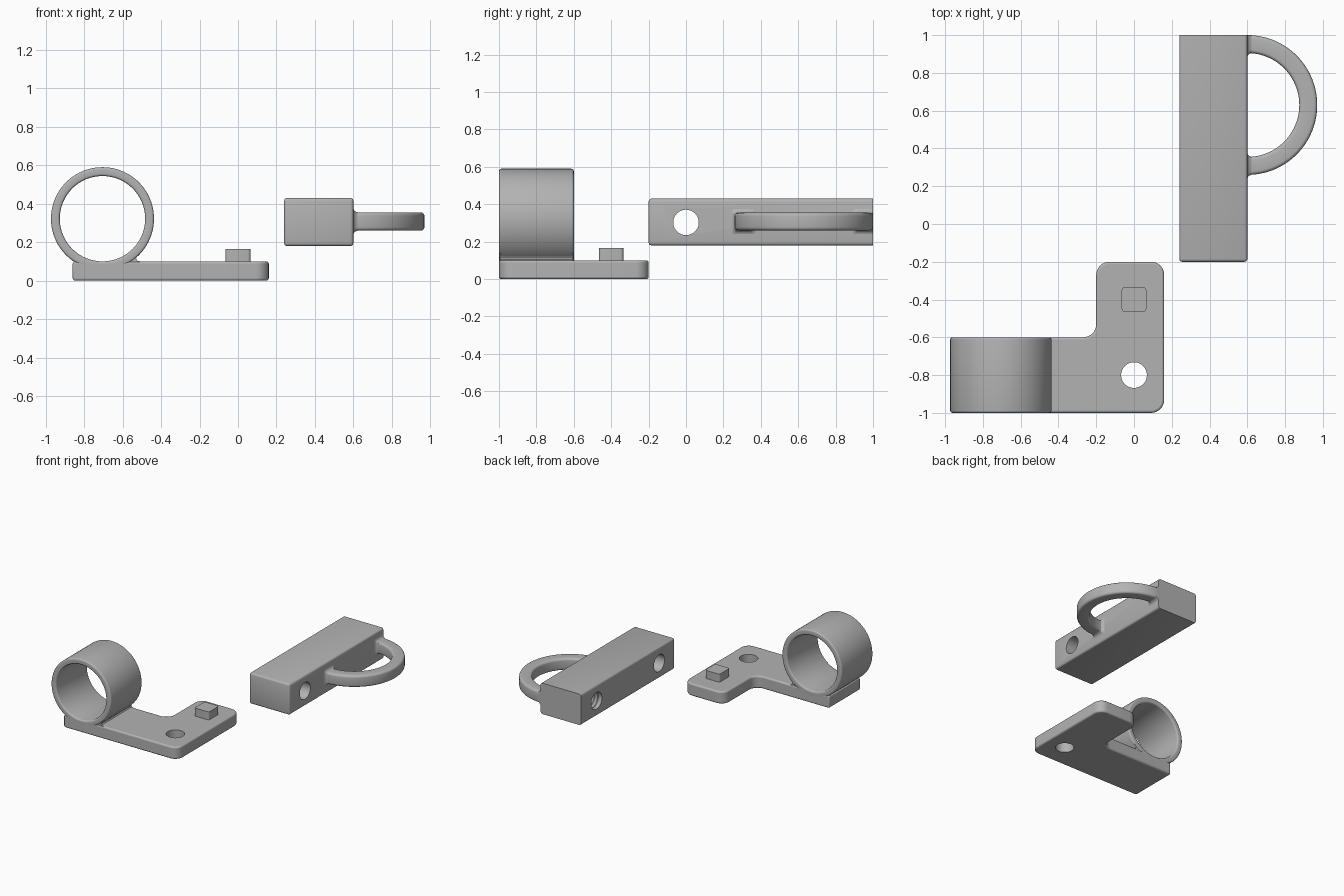
import bpy, bmesh, math
from mathutils import Vector, Matrix

cube = bpy.data.objects.get("Cube")
if cube:
    bpy.data.objects.remove(cube, do_unlink=True)

grey = bpy.data.materials.new("plain grey")
grey.use_nodes = True
grey.diffuse_color = (0.45, 0.45, 0.45, 1)
grey.node_tree.nodes["Principled BSDF"].inputs["Base Color"].default_value = grey.diffuse_color

ALONG_Y = Matrix.Rotation(math.pi / 2, 4, 'X')    # local z to -y
ALONG_X = Matrix.Rotation(math.pi / 2, 4, 'Y')    # local z to +x


def finish(name, bm):
    bmesh.ops.recalc_face_normals(bm, faces=bm.faces)
    mesh = bpy.data.meshes.new(name)
    bm.to_mesh(mesh)
    bm.free()
    mesh.materials.append(grey)
    obj = bpy.data.objects.new(name, mesh)
    bpy.context.collection.objects.link(obj)
    return obj


def loft(name, rings, capped=True, closed=False):
    """Skin a list of equally long point loops."""
    bm = bmesh.new()
    loops = [[bm.verts.new(p) for p in ring] for ring in rings]
    pairs = list(zip(loops, loops[1:]))
    if closed:
        pairs.append((loops[-1], loops[0]))
    for a, b in pairs:
        for i in range(len(a)):
            j = (i + 1) % len(a)
            bm.faces.new((a[i], a[j], b[j], b[i]))
    if capped:
        bm.faces.new(loops[0])
        bm.faces.new(loops[-1])
    return finish(name, bm)


def rounded(corners, steps=8):
    """Outline with a fillet radius on each (x, y, radius) corner."""
    out = []
    for i, (x, y, r) in enumerate(corners):
        p = Vector((x, y))
        if r == 0:
            out.append(p)
            continue
        u = (Vector(corners[i - 1][:2]) - p).normalized()
        v = (Vector(corners[(i + 1) % len(corners)][:2]) - p).normalized()
        for k in range(steps + 1):
            t = k / steps * math.pi / 2
            out.append(p + u * r * (1 - math.sin(t)) + v * r * (1 - math.cos(t)))
    return out


def box_outline(x0, x1, y0, y1, r, steps=8):
    return rounded([(x0, y0, r), (x1, y0, r), (x1, y1, r), (x0, y1, r)], steps)


def prism(name, outline, z0, z1):
    return loft(name, [[(p[0], p[1], z) for p in outline] for z in (z0, z1)])


def swept_ring(name, section, start, end, steps):
    """Turn a (radius, height) section about local z."""
    full = abs(end - start) > 6.28
    rings = []
    for k in range(steps + (0 if full else 1)):
        a = start + (end - start) * k / steps
        rings.append([(p[0] * math.cos(a), p[0] * math.sin(a), p[1]) for p in section])
    return loft(name, rings, not full, full)


def lathe_cutter(name, profile, place):
    """Solid of (radius, height) circles used only for cutting."""
    obj = loft(name, [[(r * math.cos(k * math.pi / 24), r * math.sin(k * math.pi / 24), z)
                       for k in range(48)] for r, z in profile])
    obj.data.transform(place)
    obj.hide_render = True
    obj.hide_viewport = True
    obj.display_type = 'WIRE'
    return obj


def bevel(obj, width):
    mod = obj.modifiers.new("soft edges", 'BEVEL')
    mod.width = width
    mod.segments = 3
    mod.limit_method = 'ANGLE'
    mod.angle_limit = math.radians(40)


def cut(obj, cutter):
    mod = obj.modifiers.new("hole", 'BOOLEAN')
    mod.operation = 'DIFFERENCE'
    mod.solver = 'EXACT'
    mod.object = cutter


def smooth(obj):
    bpy.ops.object.select_all(action='DESELECT')
    obj.select_set(True)
    bpy.context.view_layer.objects.active = obj
    bpy.ops.object.shade_smooth_by_angle(angle=math.radians(32))


HOLE = 0.068

# L-shaped base plate with its bolt hole
plate = prism("base_plate", rounded([
    (-0.86, -1, 0), (0.16, -1, 0.07), (0.16, -0.2, 0.07),
    (-0.2, -0.2, 0.07), (-0.2, -0.6, 0.07), (-0.86, -0.6, 0)]), 0, 0.1)
bevel(plate, 0.012)
cut(plate, lathe_cutter("plate_hole_cutter", [(HOLE, -0.1), (HOLE, 0.2)],
                        Matrix.Translation((0, -0.8, 0))))

# Square locating peg
peg = prism("locating_peg", box_outline(-0.065, 0.065, -0.465, -0.335, 0.015, 4), 0.09, 0.165)

# Round holder tube lying along y
tube = swept_ring("holder_tube", box_outline(0.222, 0.268, 0, 0.4, 0.012, 4), 0, 2 * math.pi, 96)
tube.data.transform(Matrix.Translation((-0.705, -0.6, 0.322)) @ ALONG_Y)

# Small cove where the tube meets the plate
cove = prism("tube_fillet", [(-0.58, 0.09), (-0.51, 0.09), (-0.51, 0.1), (-0.524, 0.104),
                             (-0.53, 0.113), (-0.526, 0.124), (-0.51, 0.138), (-0.545, 0.145)],
             0.005, 0.395)
cove.data.transform(Matrix.Translation((0, -0.6, 0)) @ ALONG_Y)

# Rectangular block with a through hole and a blind threaded hole
block = prism("clamp_block", box_outline(0.24, 0.6, -0.2, 1, 0.0), 0.18, 0.43)
bm = bmesh.new()
bm.from_mesh(block.data)
soft = [e for e in bm.edges if min(v.co.y for v in e.verts) < 0.9]
bmesh.ops.bevel(bm, geom=soft, offset=0.015, segments=3, profile=0.5, affect='EDGES')
bm.to_mesh(block.data)
bm.free()
cut(block, lathe_cutter("block_hole_cutter", [(HOLE, 0.1), (HOLE, 0.8)],
                        Matrix.Translation((0, 0, 0.303)) @ ALONG_X))
thread = [(HOLE, 0.2)] + [(HOLE - 0.01 * (k % 2), 0.25 + 0.015 * k) for k in range(17)]
cut(block, lathe_cutter("threaded_hole_cutter", thread,
                        Matrix.Translation((0, 0.8, 0.303)) @ ALONG_X))

# Half-round loop on the side of the block
loop = swept_ring("side_loop", box_outline(0.275, 0.37, 0.26, 0.355, 0.018, 4),
                  -math.pi / 2, math.pi / 2, 48)
loop.data.transform(Matrix.Translation((0.6, 0.63, 0)))

# Flared collars where the loop joins the block
collars = []
for name, y in (("front_loop_collar", 0.3075), ("back_loop_collar", 0.9525)):
    rings = []
    for x, grow in ((0.59, 0.02), (0.6, 0.02), (0.603, 0.012), (0.609, 0.005), (0.622, 0.0)):
        h = 0.0475 + grow
        rings.append([(x, min(p[0] + y, 1), p[1] + 0.3075)
                      for p in box_outline(-h, h, -h, h, 0.018, 4)])
    collars.append(loft(name, rings))

for part in [plate, peg, tube, cove, block, loop] + collars:
    smooth(part)
